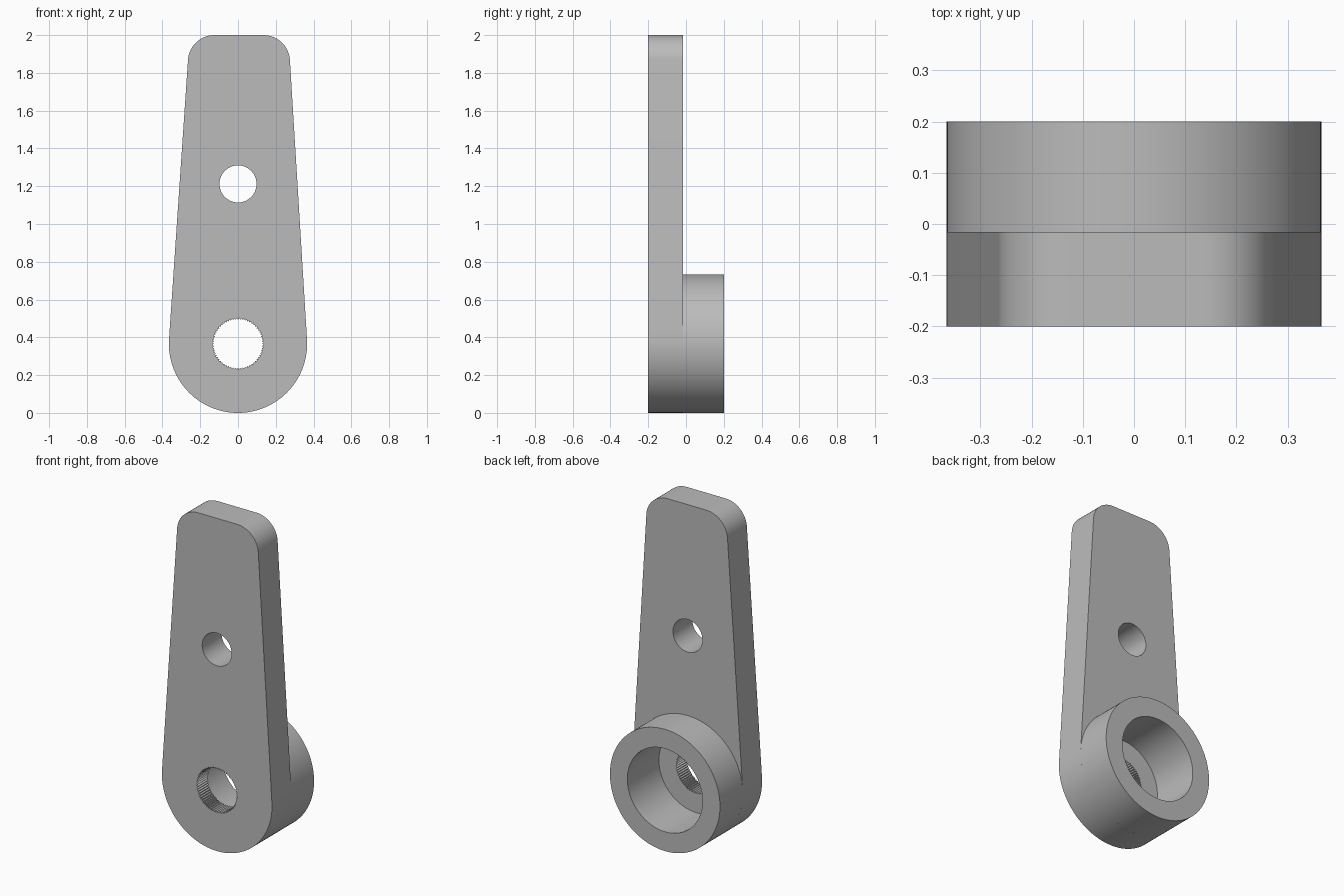
import bpy, bmesh
from math import sin, cos, pi, radians

if "Cube" in bpy.data.objects:
    bpy.data.objects.remove(bpy.data.objects["Cube"])

FRONT, FLOOR, STEP, BACK = -0.2, -0.1, -0.016, 0.2
HUB_Z, HUB_R = 0.366, 0.366
TAPER = 3.5  # side slope in degrees

steel = bpy.data.materials.new("grey metal")
steel.use_nodes = True
grey = (0.5, 0.5, 0.5, 1)
steel.diffuse_color = grey
steel.node_tree.nodes["Principled BSDF"].inputs["Base Color"].default_value = grey


def arc(cx, cz, r, start, end, steps):
    """Points of an arc in the xz plane, angles in degrees."""
    angles = [radians(start + (end - start) * i / steps) for i in range(steps + 1)]
    return [(cx + r * cos(a), cz + r * sin(a)) for a in angles]


def circle(z, r, steps=96):
    return arc(0, z, r, 0, 360, steps)[:-1]


def prism(name, outline, y0, y1):
    """Extrude an xz outline from y0 to y1."""
    bm = bmesh.new()
    face = bm.faces.new([bm.verts.new((x, y0, z)) for x, z in outline])
    out = bmesh.ops.extrude_face_region(bm, geom=[face])
    moved = [v for v in out["geom"] if isinstance(v, bmesh.types.BMVert)]
    bmesh.ops.translate(bm, verts=moved, vec=(0, y1 - y0, 0))
    bmesh.ops.recalc_face_normals(bm, faces=bm.faces)
    mesh = bpy.data.meshes.new(name)
    bm.to_mesh(mesh)
    bm.free()
    mesh.materials.append(steel)
    obj = bpy.data.objects.new(name, mesh)
    bpy.context.collection.objects.link(obj)
    return obj


def cut(obj, cutters):
    """Subtract the cutters, bake the result and shade it."""
    for cutter in cutters:
        mod = obj.modifiers.new(cutter.name, 'BOOLEAN')
        mod.operation, mod.solver, mod.object = 'DIFFERENCE', 'EXACT', cutter
    graph = bpy.context.evaluated_depsgraph_get()
    mesh = bpy.data.meshes.new_from_object(obj.evaluated_get(graph))
    obj.modifiers.clear()
    obj.data = mesh
    bpy.ops.object.select_all(action='DESELECT')
    obj.select_set(True)
    bpy.context.view_layer.objects.active = obj
    bpy.ops.object.shade_smooth_by_angle(angle=radians(30))


# Tapered arm: round foot, straight sides, rounded top corners
outline = arc(0, HUB_Z, HUB_R, TAPER - 360 + 180 - 2 * TAPER, TAPER, 96)
outline += arc(0.135, 1.86, 0.14, TAPER, 90, 20)
outline += arc(-0.125, 1.86, 0.14, 90, 180 - TAPER, 20)
arm = prism("lever_arm", outline, FRONT, STEP)

# Round hub on the back
hub = prism("hub_ring", circle(HUB_Z, HUB_R, 128), STEP, BACK)

# Cutters: wide bore, toothed shaft hole, plain pin hole
bore = prism("bore_cutter", circle(HUB_Z, 0.25), FLOOR, BACK + 0.1)
TEETH = 64
toothed = []
for i in range(TEETH * 2):
    r = 0.136 if i % 2 else 0.128
    a = pi * i / TEETH
    toothed.append((r * cos(a), HUB_Z + r * sin(a)))
spline = prism("spline_cutter", toothed, FRONT - 0.1, STEP + 0.05)
pin = prism("pin_hole_cutter", circle(1.212, 0.098), FRONT - 0.1, BACK)

cut(arm, [bore, spline, pin])
cut(hub, [bore])
for helper in (bore, spline, pin):
    bpy.data.objects.remove(helper)
